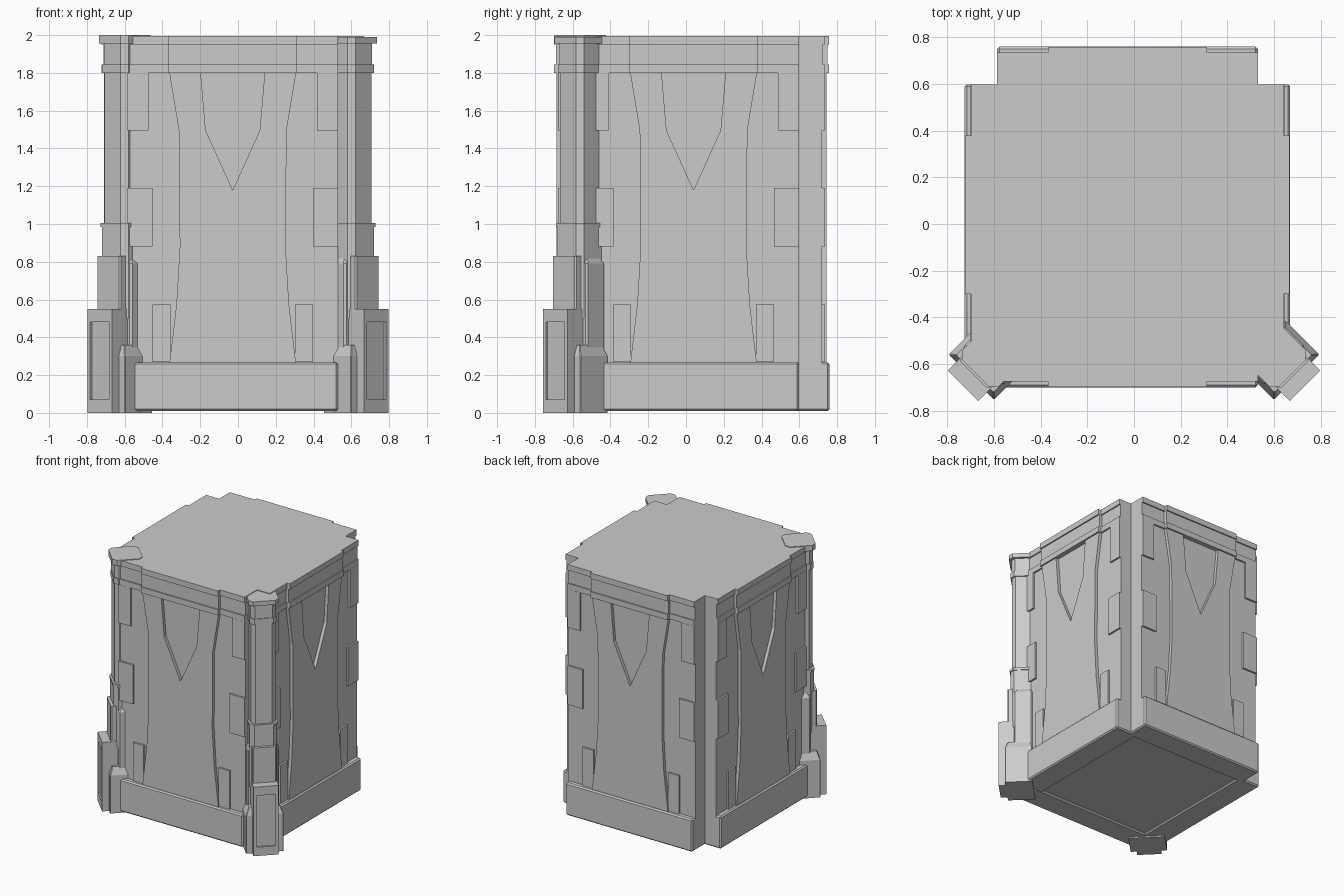
import bpy, bmesh
from math import radians
from mathutils import Matrix, Vector

if "Cube" in bpy.data.objects:
    bpy.data.objects.remove(bpy.data.objects["Cube"])

CX, CY = -0.028, 0.03      # centre of the tower body
HALF = 0.558               # half width of each wall
TOP = 1.995


def make(name, bm, mat=Matrix()):
    bmesh.ops.recalc_face_normals(bm, faces=bm.faces)
    me = bpy.data.meshes.new(name)
    bm.to_mesh(me)
    bm.free()
    ob = bpy.data.objects.new(name, me)
    ob.matrix_world = mat
    bpy.context.collection.objects.link(ob)
    return ob


def prism(bm, outline, y0, y1):
    """Extrude an (x, z) outline from depth y0 to y1."""
    f = bm.faces.new([bm.verts.new((x, y0, z)) for x, z in outline])
    ext = bmesh.ops.extrude_face_region(bm, geom=[f])["geom"]
    vs = [v for v in ext if isinstance(v, bmesh.types.BMVert)]
    bmesh.ops.translate(bm, verts=vs, vec=(0, y1 - y0, 0))


def block(bm, x0, x1, z0, z1, y0, y1):
    prism(bm, [(x0, z0), (x1, z0), (x1, z1), (x0, z1)], y0, y1)


def loft(bm, rings):
    """Stack chamfered rectangles: (z, u0, u1, half width, chamfer)."""
    loops = []
    for z, a, b, h, c in rings:
        pts = [(a, -h + c), (a + c, -h), (b - c, -h), (b, -h + c),
               (b, h - c), (b - c, h), (a + c, h), (a, h - c)]
        loops.append([bm.verts.new((u, v, z)) for u, v in pts])
    for lo, hi in zip(loops, loops[1:]):
        for i in range(8):
            j = (i + 1) % 8
            bm.faces.new((lo[i], lo[j], hi[j], hi[i]))
    bm.faces.new(loops[0][::-1])
    bm.faces.new(loops[-1])


# Inner core with the flat roof
bm = bmesh.new()
block(bm, -0.55, 0.55, 0.025, TOP, -0.55, 0.55)
make("tower_core", bm, Matrix.Translation((CX, CY, 0)))

# Half outline of the flared centre panel, with pointed notch
EDGE = [(0.335, 0.26), (0.298, 0.575), (0.28, 0.88), (0.285, 1.495), (0.337, 1.81)]
NOTCH = [(0.17, 1.81), (0.143, 1.495)]
right = EDGE + NOTCH
PANEL = right + [(0, 1.18)] + [(-x, z) for x, z in reversed(right)]

# Stones standing proud of the wall (mirrored): x0, x1, z0, z1
STONES = [(0.447, HALF, 1.495, 1.80), (0.425, HALF, 0.88, 1.19), (0.33, 0.425, 0.27, 0.575)]

SIDES = [("front", 0, 0.73, 0), ("right", 90, 0.697, 0.01),
         ("back", 180, 0.73, 0), ("left", 270, 0.697, 0.01)]
for side, angle, depth, shift in SIDES:
    rot = Matrix.Rotation(radians(angle), 4, 'Z')
    mat = (Matrix.Translation((CX, CY + shift, 0)) @ rot
           @ Matrix.Translation((0, -depth, 0)))

    # Wall slab
    bm = bmesh.new()
    block(bm, -HALF, HALF, 0.02, 1.98, 0.04, 0.2)
    make(side + "_wall", bm, mat)

    # Raised corner stones
    bm = bmesh.new()
    for x0, x1, z0, z1 in STONES:
        block(bm, x0, x1, z0, z1, 0.025, 0.1)
        block(bm, -x1, -x0, z0, z1, 0.025, 0.1)
    make(side + "_stones", bm, mat)

    # Flared centre panel
    bm = bmesh.new()
    prism(bm, PANEL, 0.015, 0.06)
    make(side + "_panel", bm, mat)

    # Plinth
    bm = bmesh.new()
    block(bm, -HALF, HALF, 0.01, 0.268, 0, 0.2)
    plinth = make(side + "_plinth", bm, mat)
    bev = plinth.modifiers.new("edge", 'BEVEL')
    bev.width, bev.segments = 0.01, 1

    # Cornice bands, with the middle stretch further out
    bm = bmesh.new()
    for z0, z1, inset in [(1.80, 1.845, 0.002), (1.845, 1.95, 0.012), (1.95, TOP, 0.002)]:
        block(bm, -HALF, HALF, z0, z1, 0.024 + inset, 0.2)
        block(bm, -0.34, 0.34, z0, z1, inset, 0.1)
    make(side + "_cornice", bm, mat)

# Diagonal corner pillars at the front
for side, sx, angle, top in [("right", 1, -45, 1.99), ("left", -1, -135, 2.0)]:
    mat = (Matrix.Translation((0.60 * sx, -0.56, 0))
           @ Matrix.Rotation(radians(angle), 4, 'Z'))

    # Shaft, collar and cap
    bm = bmesh.new()
    sections = [(0.5, 0.985, 0.10), (0.985, 1.005, 0.105), (1.005, 1.80, 0.09),
                (1.80, 1.845, 0.099), (1.845, 1.955, 0.093), (1.955, top, 0.111)]
    loft(bm, [(z, -h, h, h, 0.03) for z0, z1, h in sections for z in (z0, z1)])
    make(side + "_pillar_shaft", bm, mat)

    # Middle pedestal with its side flanges
    bm = bmesh.new()
    loft(bm, [(0.3, -0.1, 0.122, 0.088, 0.008), (0.83, -0.1, 0.122, 0.088, 0.008)])
    loft(bm, [(0.3, -0.07, 0.07, 0.118, 0.01), (0.79, -0.07, 0.07, 0.118, 0.01),
              (0.825, -0.05, 0.05, 0.095, 0.01)])
    make(side + "_pillar_pedestal", bm, mat)

    # Wide foot with sloping shoulders
    bm = bmesh.new()
    loft(bm, [(0, -0.07, 0.136, 0.137, 0.004), (0.30, -0.07, 0.136, 0.137, 0.004),
              (0.36, -0.05, 0.115, 0.113, 0.004)])
    make(side + "_pillar_foot", bm, mat)

    # Front post with a sunken panel
    bm = bmesh.new()
    block(bm, 0, 0.187, 0, 0.55, -0.092, 0.092)
    bmesh.ops.recalc_face_normals(bm, faces=bm.faces)
    bm.normal_update()
    face = [f for f in bm.faces if f.normal.x > 0.9]
    bmesh.ops.inset_region(bm, faces=face, thickness=0.03)
    for v in face[0].verts:
        v.co.z = 0.07 if v.co.z < 0.2 else 0.48
    ring = bmesh.ops.extrude_face_region(bm, geom=face)["geom"]
    bmesh.ops.delete(bm, geom=face, context='FACES_ONLY')
    vs = [v for v in ring if isinstance(v, bmesh.types.BMVert)]
    bmesh.ops.translate(bm, verts=vs, vec=Vector((-0.012, 0, 0)))
    make(side + "_pillar_post", bm, mat)
